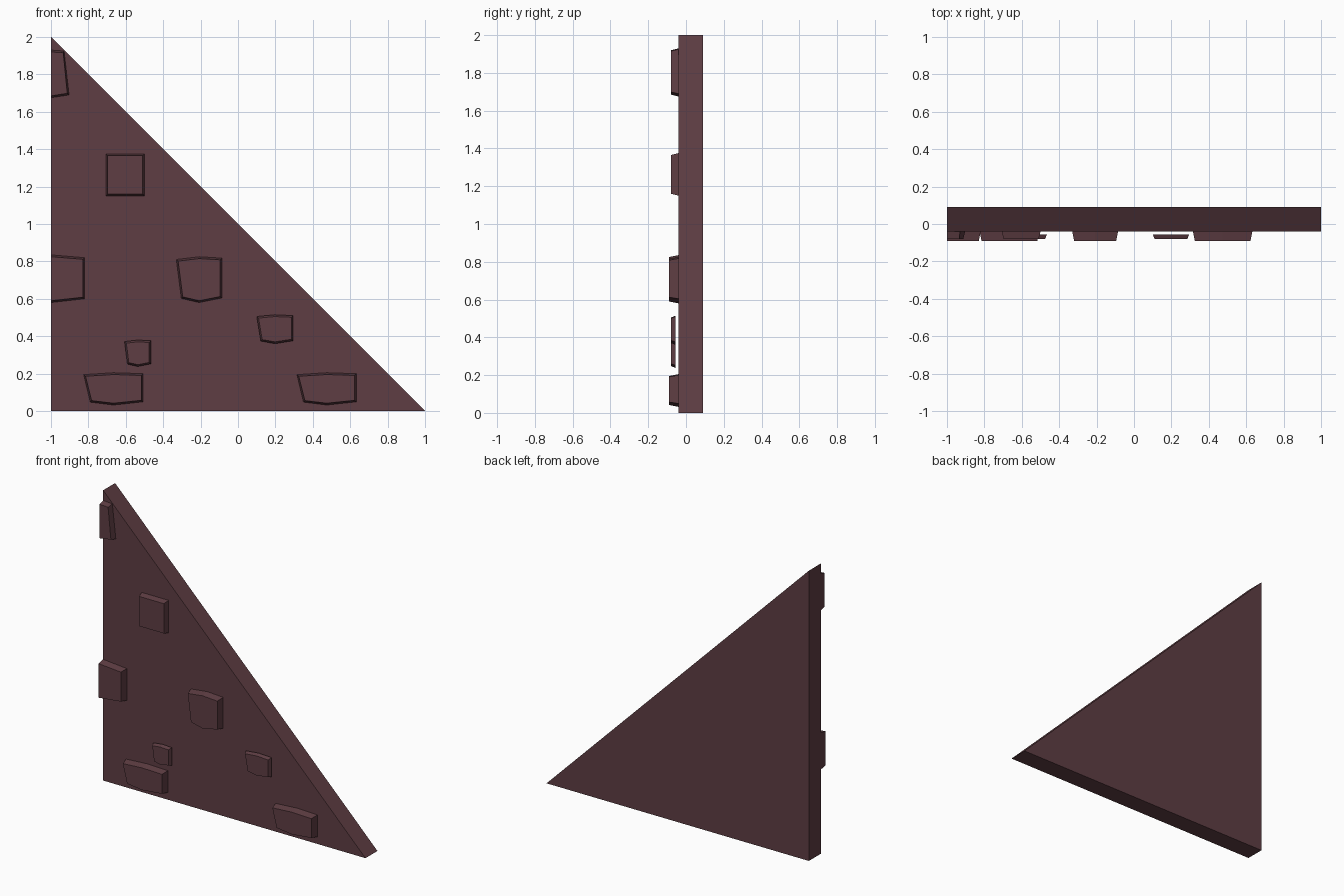
import bpy
import bmesh

cube = bpy.data.objects.get("Cube")
if cube:
    bpy.data.objects.remove(cube, do_unlink=True)

# Single dull maroon stone colour
stone = bpy.data.materials.new("maroon_stone")
stone.use_nodes = True
colour = (0.112, 0.047, 0.056, 1)
stone.diffuse_color = colour
stone.node_tree.nodes["Principled BSDF"].inputs["Base Color"].default_value = colour

WALL_FRONT, WALL_BACK = -0.04, 0.09
INSET = 0.01


def make_prism(name, outline, front, back, inset=0.0):
    """Closed prism along y whose front outline shrinks, except at the wall's straight edge."""
    xs = [x for x, z in outline]
    zs = [z for x, z in outline]
    cx, cz = (min(xs) + max(xs)) / 2, (min(zs) + max(zs)) / 2
    sx = 1 - 2 * inset / (max(xs) - min(xs))
    sz = 1 - 2 * inset / (max(zs) - min(zs))
    bm = bmesh.new()
    rear = [bm.verts.new((x, back, z)) for x, z in outline]
    face = []
    for x, z in outline:
        fx = x if x <= -1 else cx + (x - cx) * sx
        face.append(bm.verts.new((fx, front, cz + (z - cz) * sz)))
    bm.faces.new(rear)
    bm.faces.new(face)
    for i in range(len(outline)):
        j = (i + 1) % len(outline)
        bm.faces.new((rear[i], rear[j], face[j], face[i]))
    bmesh.ops.recalc_face_normals(bm, faces=bm.faces)
    mesh = bpy.data.meshes.new(name)
    bm.to_mesh(mesh)
    bm.free()
    mesh.materials.append(stone)
    obj = bpy.data.objects.new(name, mesh)
    bpy.context.collection.objects.link(obj)
    return obj


# Triangular wall slab
make_prism("gable_wall", [(-1, 0), (1, 0), (-1, 2)], WALL_FRONT, WALL_BACK)

# Irregular bricks share one unit outline, stretched to size
UNIT = [(0, 0.94), (0.5, 1), (1, 0.97), (1, 0.1), (0.5, 0), (0.11, 0.09)]
bricks = {
    "middle_brick": (-0.33, 0.58, 0.245, 0.245, -0.09, WALL_FRONT),
    "right_small_brick": (0.1, 0.36, 0.195, 0.155, -0.08, -0.055),
    "left_small_brick": (-0.607, 0.238, 0.142, 0.142, -0.08, -0.055),
    "left_base_brick": (-0.825, 0.032, 0.318, 0.173, -0.09, WALL_FRONT),
    "right_base_brick": (0.315, 0.032, 0.318, 0.173, -0.09, WALL_FRONT),
}
for name, (x, z, w, h, front, back) in bricks.items():
    make_prism(name, [(x + u * w, z + v * h) for u, v in UNIT], front, back, INSET)

# Square brick and the two bricks cut off by the straight edge
make_prism("square_brick", [(-0.707, 1.375), (-0.5, 1.375), (-0.5, 1.15), (-0.707, 1.15)],
           -0.08, WALL_FRONT, INSET)
make_prism("top_edge_brick", [(-1, 1.93), (-0.93, 1.925), (-0.903, 1.69), (-1, 1.675)],
           -0.08, WALL_FRONT, INSET)
make_prism("lower_edge_brick", [(-1, 0.835), (-0.82, 0.82), (-0.82, 0.6), (-1, 0.58)],
           -0.09, WALL_FRONT, INSET)
